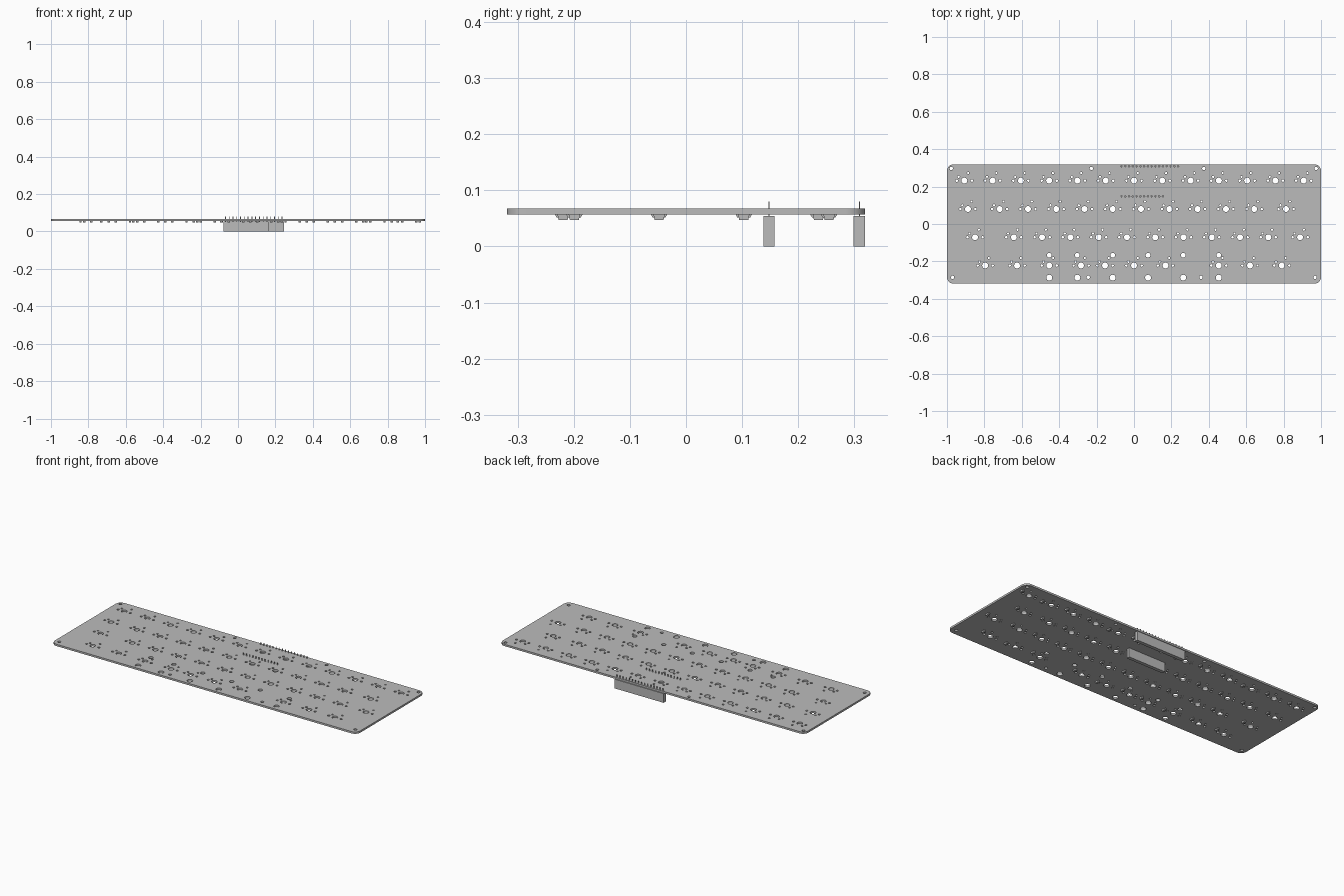
import bpy
import bmesh
from math import cos, sin, tau, pi

cube = bpy.data.objects.get("Cube")
if cube:
    bpy.data.objects.remove(cube, do_unlink=True)

UNIT = 0.1512          # spacing between neighbouring keys
MM = UNIT / 19.05
BOTTOM, TOP = 0.057, 0.068
HALF_DEPTH = 0.319

grey = bpy.data.materials.new("plain_grey")
grey.use_nodes = True
grey.diffuse_color = (0.5, 0.5, 0.5, 1)
grey.node_tree.nodes["Principled BSDF"].inputs["Base Color"].default_value = (0.5, 0.5, 0.5, 1)


def add_object(name, mesh):
    mesh.materials.clear()
    mesh.materials.append(grey)
    ob = bpy.data.objects.new(name, mesh)
    bpy.context.collection.objects.link(ob)
    return ob


def mesh_from(name, bm):
    bmesh.ops.recalc_face_normals(bm, faces=bm.faces)
    mesh = bpy.data.meshes.new(name)
    bm.to_mesh(mesh)
    bm.free()
    return add_object(name, mesh)


def add_box(bm, x0, x1, y0, y1, z0, z1, taper=0.0):
    """Box whose lower end is narrowed along y by taper."""
    verts = bmesh.ops.create_cube(bm, size=1)["verts"]
    for v in verts:
        low = v.co.z < 0
        pull = taper if low else 0
        v.co = (x0 if v.co.x < 0 else x1,
                y0 + pull if v.co.y < 0 else y1 - pull,
                z0 if low else z1)


# Key rows: y position and key centres
def run(start, count):
    return [start + i * UNIT for i in range(count)]


rows = [
    (0.232, run(-6 * UNIT, 13)),
    (0.080, [-0.888] + run(-4.75 * UNIT, 10) + [0.813]),
    (-0.071, [-0.850] + run(-4.25 * UNIT, 10) + [0.888]),
    (-0.222, [-0.796, -0.625, -0.453, -0.283, -0.155, 0, 0.168, 0.453, 0.62, 0.79]),
]

# Headers: name, y position, pin count
headers = [("rear_header", 0.309, 16), ("inner_header", 0.148, 12)]
PITCH = 2.54 * MM
HEADER_LEFT = -0.077

# Gather every hole as x, y, radius
holes = []
for y, centres in rows:
    for x in centres:
        for dx, dy, r in ((0, 0, 2), (-5.08, 0, 0.87), (5.08, 0, 0.87),
                          (-3.81, 2.54, 0.75), (2.54, 5.08, 0.75)):
            holes.append((x + dx * MM, y + dy * MM, r * MM))
for x in (-0.453, -0.303, -0.114, 0.075, 0.263, 0.453):
    holes += [(x, -0.167, 1.6 * MM), (x, -0.287, 2 * MM)]
for x, y in ((-0.977, 0.297), (0.974, 0.297), (-0.228, 0.297), (0.373, 0.297),
             (-0.97, -0.285), (0.968, -0.285), (-0.245, -0.285), (0.358, -0.285)):
    holes.append((x, y, 0.009))
for _, y, count in headers:
    for i in range(count):
        holes.append((HEADER_LEFT + (i + 0.5) * PITCH, y, 0.004))

# Circuit board: rounded outline with holes, extruded
curve = bpy.data.curves.new("board_outline", "CURVE")
curve.dimensions = "2D"
curve.fill_mode = "BOTH"
curve.extrude = (TOP - BOTTOM) / 2


def add_loop(points):
    spline = curve.splines.new("POLY")
    spline.points.add(len(points) - 1)
    for p, (x, y) in zip(spline.points, points):
        p.co = (x, y, 0, 1)
    spline.use_cyclic_u = True


RADIUS = 0.035
outline = []
for quarter, (sx, sy) in enumerate(((1, 1), (-1, 1), (-1, -1), (1, -1))):
    for i in range(9):
        a = (quarter + i / 8) * pi / 2
        outline.append((sx * (1 - RADIUS) + RADIUS * cos(a),
                        sy * (HALF_DEPTH - RADIUS) + RADIUS * sin(a)))
add_loop(outline)
for x, y, r in holes:
    n = 20 if r > 0.008 else 12
    add_loop([(x + r * cos(tau * i / n), y + r * sin(tau * i / n)) for i in range(n)])

helper = bpy.data.objects.new("board_outline", curve)
bpy.context.collection.objects.link(helper)
depsgraph = bpy.context.evaluated_depsgraph_get()
board_mesh = bpy.data.meshes.new_from_object(helper.evaluated_get(depsgraph))
bpy.data.objects.remove(helper, do_unlink=True)
bm = bmesh.new()
bm.from_mesh(board_mesh)
bmesh.ops.remove_doubles(bm, verts=bm.verts, dist=0.00001)
bmesh.ops.translate(bm, verts=bm.verts, vec=(0, 0, (TOP + BOTTOM) / 2))
mesh_from("circuit_board", bm)

# Pin headers hanging below the board, with pins poking through
for name, y, count in headers:
    bm = bmesh.new()
    add_box(bm, HEADER_LEFT, HEADER_LEFT + count * PITCH,
            y - PITCH / 2, y + PITCH / 2, 0, 0.054)
    mesh_from(name, bm)
    bm = bmesh.new()
    for i in range(count):
        x = HEADER_LEFT + (i + 0.5) * PITCH
        add_box(bm, x - 0.0022, x + 0.0022, y - 0.001, y + 0.001, 0.05, 0.08)
    mesh_from(name + "_pins", bm)

# Small diodes under the board, one beside each key
bm = bmesh.new()
for row, (y, centres) in enumerate(rows):
    for i, x in enumerate(centres):
        shift = 0.023
        if row == 0 and i % 3 == 2:
            shift = 0.004
        if row == 3 and i % 3 == 2:
            shift = 0.003
        dx, dy = x + 0.065, y + shift
        add_box(bm, dx - 0.0065, dx + 0.0065, dy - 0.010, dy + 0.010, 0.047, 0.0565, 0.002)
        add_box(bm, dx - 0.003, dx + 0.003, dy - 0.0145, dy + 0.0145, 0.0515, BOTTOM, 0.003)
mesh_from("diodes", bm)
